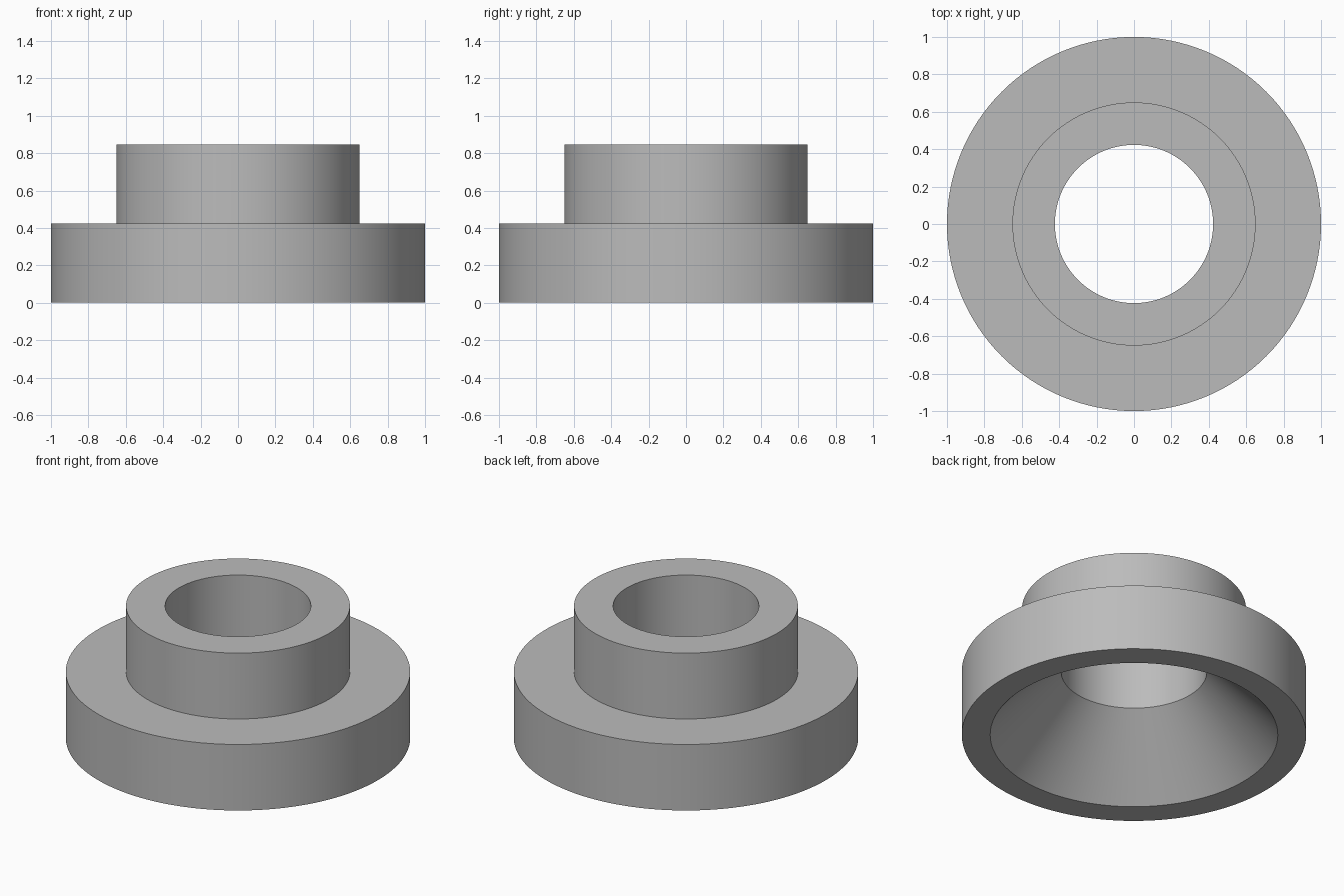
import bpy, bmesh, math

cube = bpy.data.objects.get("Cube")
if cube:
    bpy.data.objects.remove(cube, do_unlink=True)

SEGMENTS = 128

grey = bpy.data.materials.new("plain grey")
grey.use_nodes = True
colour = (0.5, 0.5, 0.5, 1)
grey.diffuse_color = colour
grey.node_tree.nodes["Principled BSDF"].inputs["Base Color"].default_value = colour

# Closed half section (radius, height): flange, collar, bore, conical recess
section = [(0.835, 0), (1, 0), (1, 0.423), (0.65, 0.423),
           (0.65, 0.845), (0.423, 0.845), (0.423, 0.423)]

# Spin the section around the z axis
bm = bmesh.new()
verts = [bm.verts.new((r, 0, z)) for r, z in section]
edges = [bm.edges.new((v, verts[i - 1])) for i, v in enumerate(verts)]
bmesh.ops.spin(bm, geom=verts + edges, cent=(0, 0, 0), axis=(0, 0, 1),
               angle=math.tau, steps=SEGMENTS)
bmesh.ops.remove_doubles(bm, verts=bm.verts[:], dist=0.0001)
bmesh.ops.recalc_face_normals(bm, faces=bm.faces[:])

mesh = bpy.data.meshes.new("flanged_bushing")
bm.to_mesh(mesh)
bm.free()
mesh.materials.append(grey)
bushing = bpy.data.objects.new("flanged_bushing", mesh)
bpy.context.collection.objects.link(bushing)

# Smooth walls with crisp rims
bpy.context.view_layer.objects.active = bushing
bushing.select_set(True)
bpy.ops.object.shade_smooth_by_angle(angle=math.radians(30))
